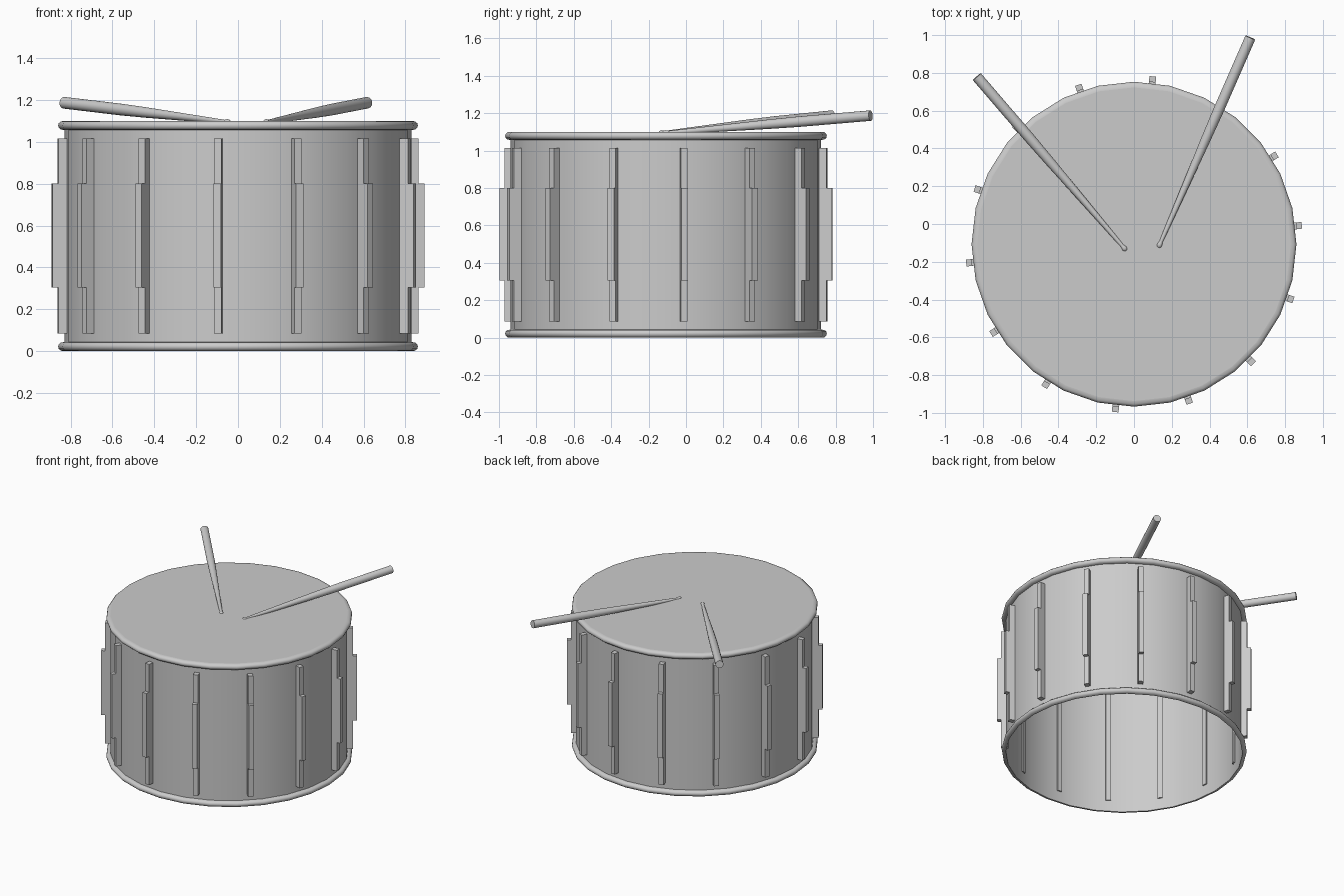
import bpy, bmesh
from math import cos, sin, pi, radians
from mathutils import Vector

if "Cube" in bpy.data.objects:
    bpy.data.objects.remove(bpy.data.objects["Cube"])

CY = -0.107          # drum axis offset in y
SIDES = 28
LUGS = 14


def finish(name, bm, smooth=None):
    bmesh.ops.recalc_face_normals(bm, faces=bm.faces)
    me = bpy.data.meshes.new(name)
    bm.to_mesh(me)
    bm.free()
    ob = bpy.data.objects.new(name, me)
    bpy.context.collection.objects.link(ob)
    if smooth:
        bpy.ops.object.select_all(action='DESELECT')
        ob.select_set(True)
        bpy.context.view_layer.objects.active = ob
        bpy.ops.object.shade_smooth_by_angle(angle=radians(smooth))
    return ob


def lathe(name, profile, sides, smooth, closed=False, cap_first=False, cap_last=False):
    """Revolve (radius, z) points about the z axis."""
    bm = bmesh.new()
    rings = [[bm.verts.new((r * cos(2 * pi * i / sides), r * sin(2 * pi * i / sides), z))
              for i in range(sides)] for r, z in profile]
    pairs = list(zip(rings, rings[1:]))
    if closed:
        pairs.append((rings[-1], rings[0]))
    for a, b in pairs:
        for i in range(sides):
            j = (i + 1) % sides
            bm.faces.new((a[i], a[j], b[j], b[i]))
    if cap_first:
        bm.faces.new(rings[0])
    if cap_last:
        bm.faces.new(rings[-1])
    return finish(name, bm, smooth)


# Drum shell: open underneath, closed by the drum head
shell = lathe("shell", [(0.83, 0.0), (0.83, 1.1)], SIDES, 30)
head = lathe("drum_head", [(0.83, 1.1)], SIDES, None, cap_last=True)
for ob in (shell, head):
    ob.location.y = CY

# Rounded hoops at bottom and top
for name, z in (("bottom_hoop", 0.0), ("top_hoop", 1.057)):
    prof = [(0.83, z), (0.847, z + 0.002), (0.857, z + 0.011), (0.86, z + 0.0215),
            (0.857, z + 0.032), (0.847, z + 0.041), (0.83, z + 0.043)]
    lathe(name, prof, SIDES, 40).location.y = CY

# Tension lugs: stepped side profile extruded to the lug width
side = [(0.815, 0.085), (0.866, 0.085), (0.866, 0.305), (0.894, 0.305),
        (0.894, 0.80), (0.866, 0.80), (0.866, 1.015), (0.815, 1.015)]
W = 0.018
for k in range(LUGS):
    bm = bmesh.new()
    left = [bm.verts.new((r, -W, z)) for r, z in side]
    right = [bm.verts.new((r, W, z)) for r, z in side]
    bm.faces.new(left)
    bm.faces.new(right)
    for i in range(len(side)):
        j = (i + 1) % len(side)
        bm.faces.new((left[i], left[j], right[j], right[i]))
    lug = finish(f"lug_{k + 1}", bm)
    lug.location.y = CY
    lug.rotation_euler.z = 2 * pi * k / LUGS + pi / SIDES

# Drumsticks: bead tip, long taper, thick butt
for name, tip, butt in (("left_stick", (-0.05, -0.13, 1.094), (-0.832, 0.78, 1.187)),
                        ("right_stick", (0.135, -0.112, 1.094), (0.616, 0.987, 1.187))):
    tip, butt = Vector(tip), Vector(butt)
    d = butt - tip
    L = d.length
    prof = [(0.006, -0.015), (0.013, -0.008), (0.015, 0.002), (0.012, 0.013), (0.010, 0.022),
            (0.025, 0.5 * L), (0.028, 0.65 * L), (0.028, L)]
    ob = lathe(name, prof, 16, 40, cap_first=True, cap_last=True)
    ob.location = tip
    ob.rotation_euler = d.to_track_quat('Z', 'Y').to_euler()
